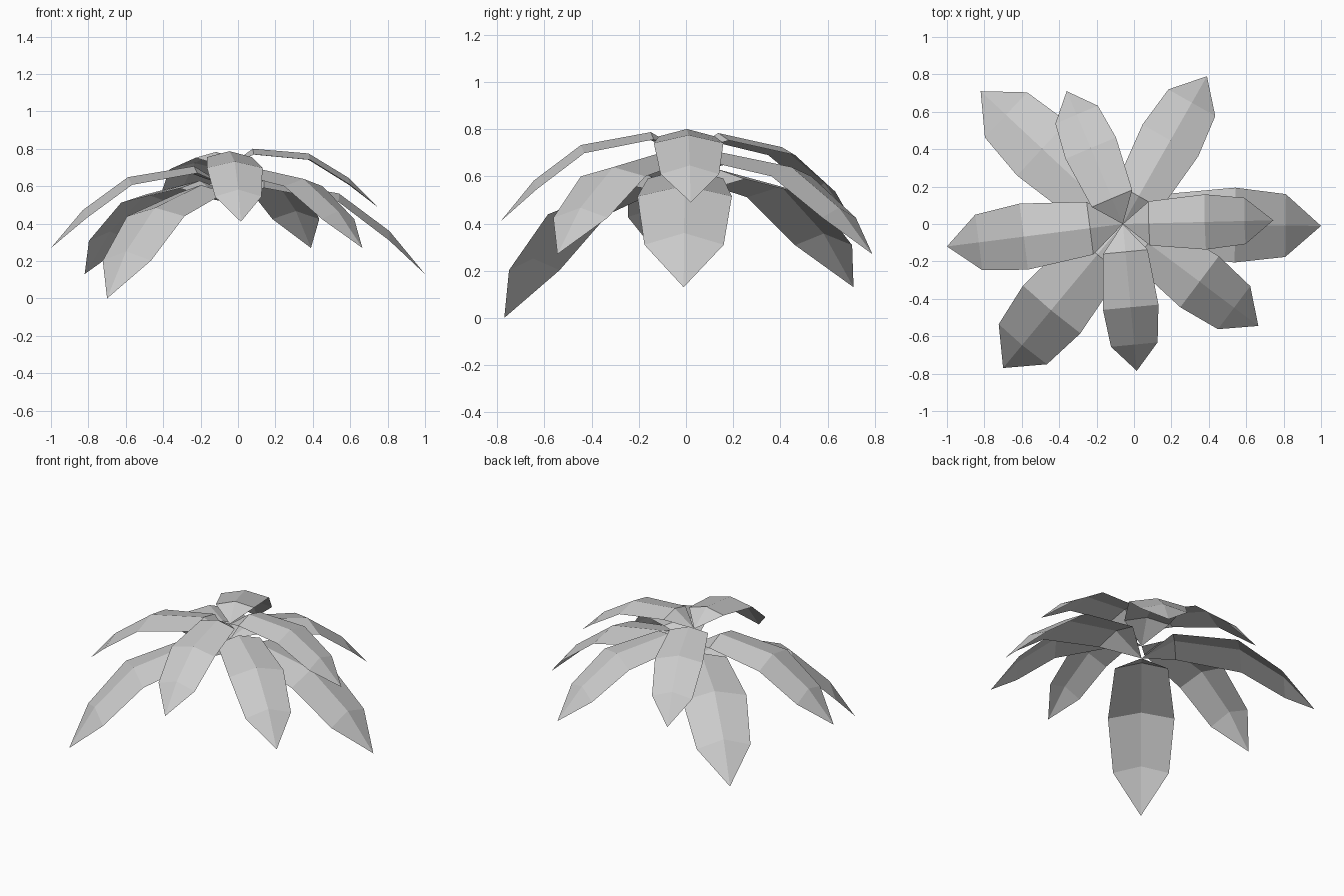
import bpy, bmesh
from mathutils import Vector

if "Cube" in bpy.data.objects:
    bpy.data.objects.remove(bpy.data.objects["Cube"])

# Leaf ridge relative to its root: (reach, height, half width, edge drop); last is the tip
PROFILE = [(0.20, 0.118, 0.16, 0.042), (0.60, 0.046, 0.20, 0.046),
           (0.87, -0.155, 0.168, 0.05), (1.06, -0.385, 0, 0)]


def leaf(name, root, tip):
    """Arched, creased leaf whose profile is turned and scaled to reach the tip."""
    root, tip = Vector(root), Vector(tip)
    chord = tip - root
    flat = Vector((chord.x, chord.y, 0))
    out = flat.normalized()
    side = Vector((-out.y, out.x, 0))
    # complex division gives the pitch and scale in the leaf's vertical plane
    turn = complex(flat.length, chord.z) / complex(*PROFILE[-1][:2])
    size = abs(turn)

    def point(r, z, w):
        c = complex(r, z) * turn
        return root + out * c.real + side * (w * size) + Vector((0, 0, c.imag))

    bm = bmesh.new()
    start = bm.verts.new(root)
    rows = []
    for r, z, w, d in PROFILE[:-1]:
        rows.append([bm.verts.new(point(r, z - d, -w)),
                     bm.verts.new(point(r, z, 0)),
                     bm.verts.new(point(r, z - d, w))])
    end = bm.verts.new(tip)
    for i in (0, 1):
        bm.faces.new((start, rows[0][i], rows[0][i + 1]))
        for a, b in zip(rows, rows[1:]):
            bm.faces.new((a[i], b[i], b[i + 1], a[i + 1]))
        bm.faces.new((rows[-1][i], end, rows[-1][i + 1]))
    mesh = bpy.data.meshes.new(name)
    bm.to_mesh(mesh)
    bm.free()
    bpy.context.collection.objects.link(bpy.data.objects.new(name, mesh))


# Three whorls of three leaves: root height and leaf tips
WHORLS = {
    "lower_leaf": (0.515, [(1.0, -0.01, 0.13), (-0.82, 0.71, 0.13), (-0.70, -0.77, 0.0)]),
    "middle_leaf": (0.60, [(-1.0, -0.12, 0.27), (0.39, 0.79, 0.27), (0.665, -0.545, 0.27)]),
    "upper_leaf": (0.70, [(0.745, 0.02, 0.49), (0.015, -0.785, 0.41), (-0.36, 0.71, 0.40)]),
}
for name, (height, tips) in WHORLS.items():
    for n, tip in enumerate(tips, 1):
        leaf(f"{name}_{n}", (-0.06, 0, height), tip)
